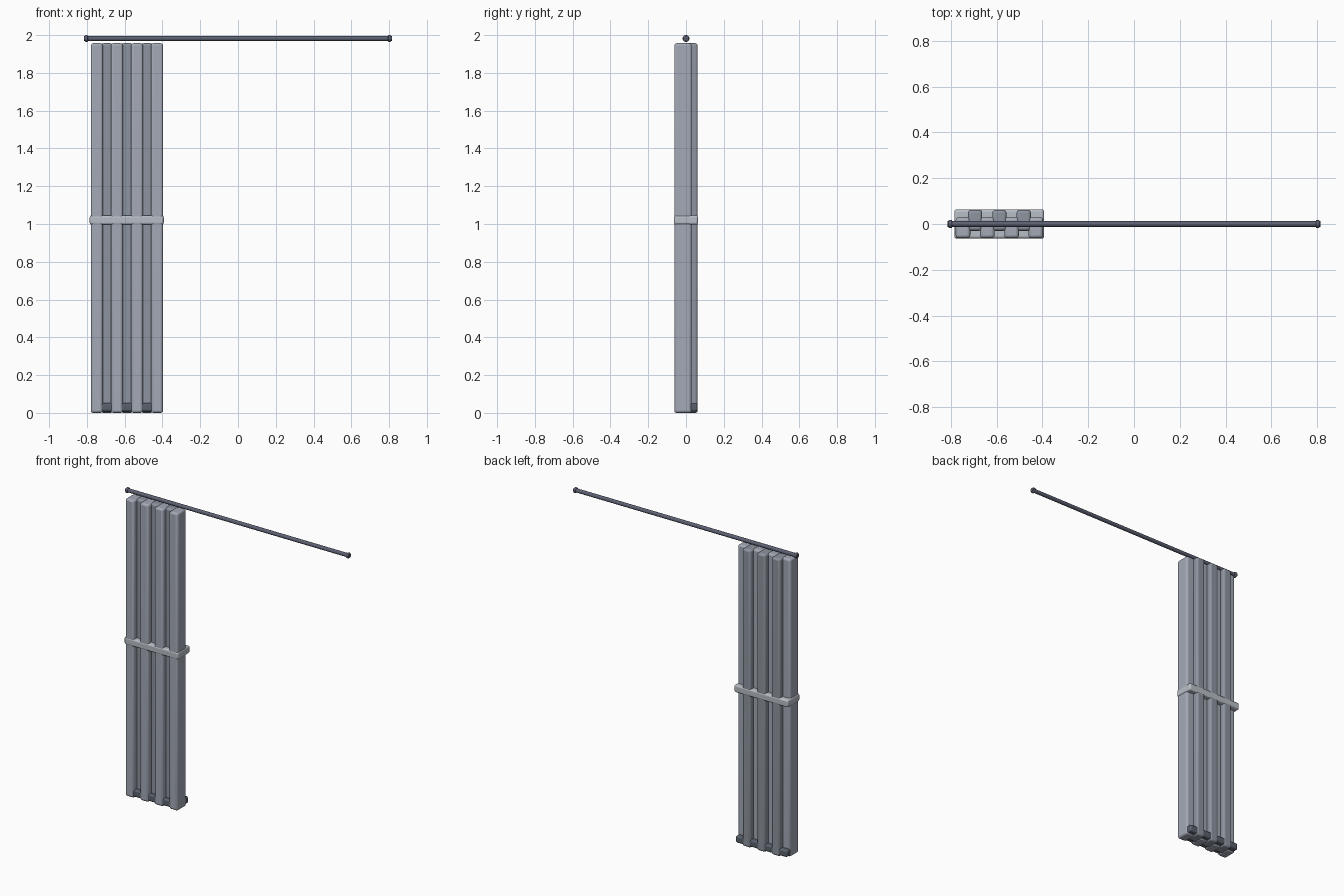
import bpy, math

if "Cube" in bpy.data.objects:
    bpy.data.objects.remove(bpy.data.objects["Cube"])


def colour(name, rgb):
    m = bpy.data.materials.new(name)
    m.diffuse_color = (*rgb, 1)
    m.use_nodes = True
    m.node_tree.nodes["Principled BSDF"].inputs["Base Color"].default_value = m.diffuse_color
    return m


FRONT = colour("front_cloth", (0.37, 0.40, 0.47))
BACK = colour("back_cloth", (0.27, 0.30, 0.35))
HEM = colour("hem_cloth", (0.10, 0.12, 0.15))
BAND = colour("band_cloth", (0.48, 0.52, 0.57))
METAL = colour("dark_metal", (0.11, 0.12, 0.17))


def finish(name, mat, bevel):
    ob = bpy.context.object
    ob.name = name
    ob.data.materials.append(mat)
    if bevel:
        b = ob.modifiers.new("bevel", 'BEVEL')
        b.width, b.segments = bevel, 3
        b.limit_method = 'ANGLE'
    bpy.ops.object.shade_smooth_by_angle(angle=math.radians(35))
    return ob


def box(name, lo, hi, mat, bevel):
    bpy.ops.mesh.primitive_cube_add(size=1, location=[(a + b) / 2 for a, b in zip(lo, hi)])
    ob = bpy.context.object
    ob.scale = [b - a for a, b in zip(lo, hi)]
    bpy.ops.object.transform_apply(location=False, rotation=False, scale=True)
    return finish(name, mat, bevel)


def rod_part(name, x, radius, length, bevel):
    bpy.ops.mesh.primitive_cylinder_add(vertices=24, radius=radius, depth=length,
                                        location=(x, 0, 1.982), rotation=(0, math.pi / 2, 0))
    return finish(name, METAL, bevel)


# curtain rod with end collars
rod_part("rod", 0, 0.0125, 1.63, 0.002)
for side, x in (("left", -0.803), ("right", 0.803)):
    rod_part(f"{side}_rod_collar", x, 0.018, 0.016, 0.005)

# gathered curtain: alternating front and back folds
for i in range(7):
    x = -0.7475 + i * 0.0531
    if i % 2 == 0:
        box(f"front_fold_{i // 2 + 1}", (x - 0.032, -0.062, 0), (x + 0.032, 0.03, 1.957), FRONT, 0.013)
    else:
        box(f"back_fold_{i // 2 + 1}", (x - 0.031, -0.03, 0), (x + 0.031, 0.062, 1.957), BACK, 0.013)

# tie band around the middle and hem bar at the bottom
box("tie_band", (-0.785, -0.0635, 0.997), (-0.393, 0.0635, 1.045), BAND, 0.01)
box("hem", (-0.776, -0.058, 0.008), (-0.402, 0.06, 0.053), HEM, 0.01)
